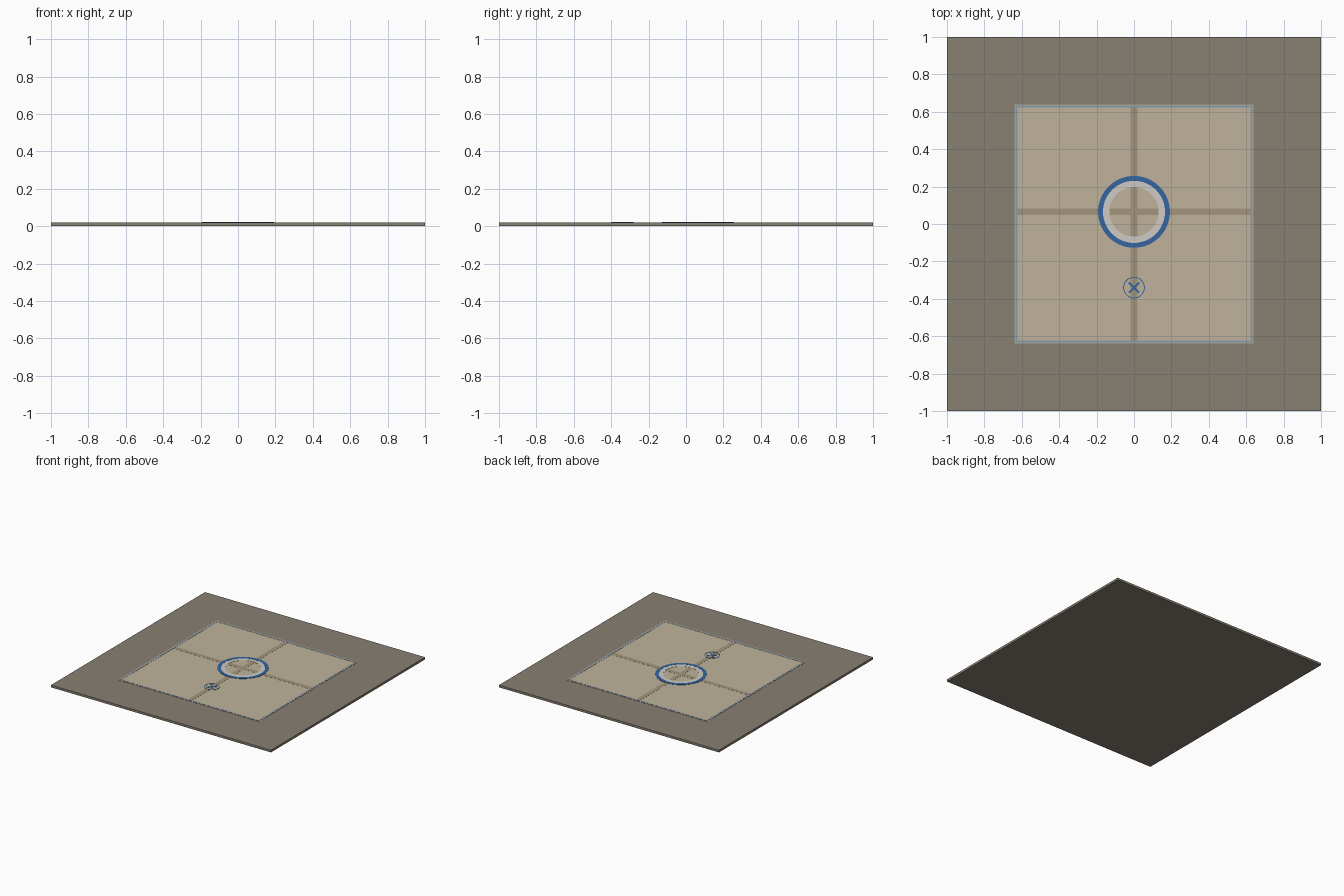
import bpy, bmesh, math
from mathutils import Matrix

if "Cube" in bpy.data.objects:
    bpy.data.objects.remove(bpy.data.objects["Cube"])

RING_Y = 0.065
MARK_Y = -0.34


def material(name, rgb):
    m = bpy.data.materials.new(name)
    m.diffuse_color = (*rgb, 1)
    m.use_nodes = True
    m.node_tree.nodes["Principled BSDF"].inputs["Base Color"].default_value = m.diffuse_color
    return m


stone = material("dark_stone", (0.25, 0.215, 0.17))
sand = material("sand", (0.52, 0.45, 0.33))
groove = material("groove_brown", (0.36, 0.30, 0.20))
trim = material("pale_trim", (0.38, 0.38, 0.33))
pale = material("pale_ring", (0.62, 0.60, 0.56))
blue = material("blue", (0.035, 0.13, 0.35))
soft_blue = material("soft_blue", (0.22, 0.34, 0.45))


def finish(name, bm, mat):
    bmesh.ops.recalc_face_normals(bm, faces=bm.faces)
    me = bpy.data.meshes.new(name)
    bm.to_mesh(me)
    bm.free()
    me.materials.append(mat)
    ob = bpy.data.objects.new(name, me)
    bpy.context.collection.objects.link(ob)
    return ob


def box(name, cx, cy, sx, sy, z0, z1, mat, turn=0):
    bm = bmesh.new()
    place = (Matrix.Translation((cx, cy, (z0 + z1) / 2))
             @ Matrix.Rotation(turn, 4, 'Z') @ Matrix.Diagonal((sx, sy, z1 - z0, 1)))
    bmesh.ops.create_cube(bm, size=1, matrix=place)
    return finish(name, bm, mat)


def ring(name, cy, r_in, r_out, z0, z1, mat, n=64, phase=0):
    """Flat closed ring with a rectangular section; four sides give a square frame."""
    bm = bmesh.new()
    section = [(r_in, z0), (r_out, z0), (r_out, z1), (r_in, z1)]
    loops = []
    for i in range(n):
        a = phase + math.tau * i / n
        loops.append([bm.verts.new((r * math.cos(a), cy + r * math.sin(a), z))
                      for r, z in section])
    for i in range(n):
        a, b = loops[i], loops[(i + 1) % n]
        for j in range(4):
            k = (j + 1) % 4
            bm.faces.new((a[j], b[j], b[k], a[k]))
    return finish(name, bm, mat)


def square_frame(name, half_in, half_out, z0, z1, mat):
    d = math.sqrt(2)
    return ring(name, 0, half_in * d, half_out * d, z0, z1, mat, 4, math.pi / 4)


# Ground slab and inlaid square panel
box("base_slab", 0, 0, 2, 2, 0, 0.0185, stone)
box("floor_panel", 0, 0, 1.25, 1.25, 0.010, 0.0195, sand)

# Border trim with its thin blue line
square_frame("border_trim", 0.622, 0.64, 0.010, 0.0200, trim)
square_frame("border_line", 0.622, 0.630, 0.012, 0.0208, soft_blue)

# Crossing floor strips
box("long_strip", 0, 0, 0.036, 1.25, 0.010, 0.0202, groove)
box("cross_strip", 0, RING_Y, 1.25, 0.036, 0.010, 0.0202, groove)

# Central emblem rings
ring("pale_ring", RING_Y, 0.132, 0.168, 0.015, 0.0210, pale)
ring("blue_ring", RING_Y, 0.166, 0.192, 0.015, 0.0218, blue)

# Small spot marker: thin circle with a cross
ring("marker_circle", MARK_Y, 0.053, 0.058, 0.015, 0.0214, blue, 48)
for side in (-1, 1):
    box("marker_cross_arm", 0, MARK_Y, 0.078, 0.012, 0.015, 0.0214, blue,
        side * math.pi / 4)
